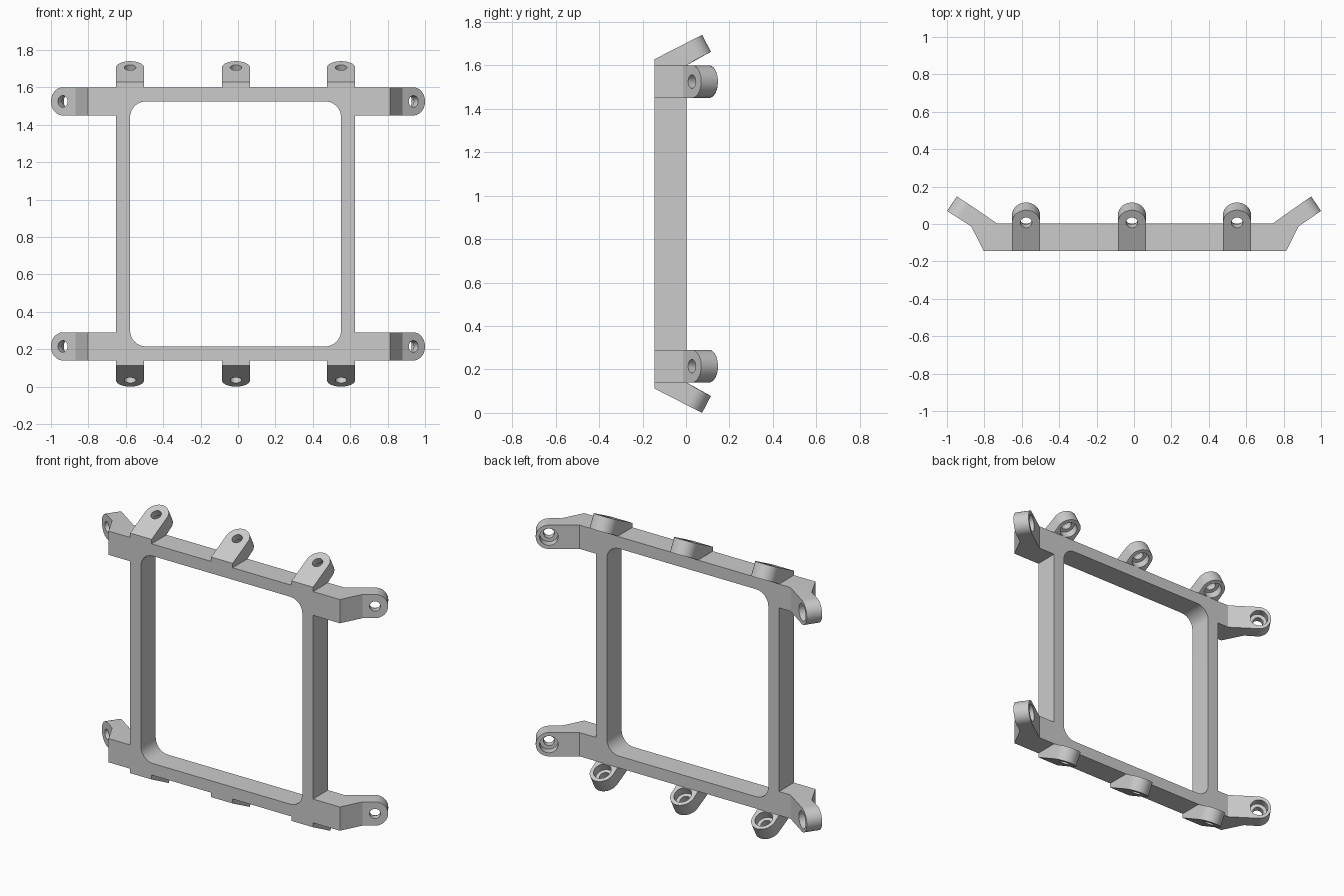
import bpy, bmesh, math
from mathutils import Vector

if "Cube" in bpy.data.objects:
    bpy.data.objects.remove(bpy.data.objects["Cube"])

R = 0.075                    # half width of every tab
FRONT, BACK = -0.145, 0.003  # frame depth
Z_SUM = 1.74                 # mirror: z -> Z_SUM - z


def loft(name, sections):
    """Closed solid through a list of matching closed loops."""
    bm = bmesh.new()
    rows = [[bm.verts.new(p) for p in s] for s in sections]
    n = len(rows[0])
    for a, b in zip(rows, rows[1:]):
        for i in range(n):
            j = (i + 1) % n
            bm.faces.new((a[i], a[j], b[j], b[i]))
    bm.faces.new(rows[0][::-1])
    bm.faces.new(rows[-1])
    bmesh.ops.recalc_face_normals(bm, faces=bm.faces[:])
    mesh = bpy.data.meshes.new(name)
    bm.to_mesh(mesh)
    bm.free()
    ob = bpy.data.objects.new(name, mesh)
    bpy.context.collection.objects.link(ob)
    return ob


def combine(target, tool, operation):
    tool.hide_render = True
    m = target.modifiers.new(operation.lower(), 'BOOLEAN')
    m.operation, m.object, m.solver = operation, tool, 'EXACT'
    bpy.context.view_layer.objects.active = target
    bpy.ops.object.modifier_apply(modifier=m.name)
    bpy.data.objects.remove(tool)


def tab(name, profile, place):
    """Extruded side profile with a round tip and a counterbored hole.
    profile = [front tip, back tip, back base, ..., front base];
    place(a, b, w) maps profile point and width offset to space."""
    pts = [Vector(p) for p in profile]
    d = (pts[0] - pts[-1]).normalized()
    sections = []
    for i in range(25):
        t = math.pi * (i / 24 - 0.5)
        back = d * R * (1 - math.cos(t))
        loop = [p - back if k < 2 else p for k, p in enumerate(pts)]
        sections.append([place(p.x, p.y, R * math.sin(t)) for p in loop])
    ob = loft(name, sections)
    # stepped screw hole, wide at the back
    n = Vector((-d.y, d.x))
    if n.dot(pts[1] - pts[0]) < 0:
        n = -n
    c = pts[0] - d * R
    rings = []
    for r, depth in ((0.031, -0.03), (0.031, 0.042), (0.053, 0.042), (0.053, 0.15)):
        ring = []
        for k in range(32):
            a = 2 * math.pi * k / 32
            q = c + n * depth + d * r * math.cos(a)
            ring.append(place(q.x, q.y, r * math.sin(a)))
        rings.append(ring)
    combine(ob, loft("screw_cutter", rings), 'DIFFERENCE')
    return ob


def rounded(x0, x1, z0, z1, r, y):
    pts = []
    for k, (cx, cz) in enumerate(((x1 - r, z1 - r), (x0 + r, z1 - r),
                                  (x0 + r, z0 + r), (x1 - r, z0 + r))):
        for i in range(11):
            a = math.pi / 2 * (k + i / 10)
            pts.append((cx + r * math.cos(a), y, cz + r * math.sin(a)))
    return pts


# Main frame with rounded window
outer = ((-0.652, 0.14), (0.626, 0.14), (0.626, 1.6), (-0.652, 1.6))
frame = loft("mounting_frame", [[(x, y, z) for x, z in outer] for y in (FRONT, BACK)])
window = loft("window_cutter", [rounded(-0.577, 0.551, 0.215, 1.525, 0.085, y)
                                for y in (-0.3, 0.2)])
combine(frame, window, 'DIFFERENCE')

# Side arms, two per side, angled backwards
for side, shift in ((-1, -0.01), (1, 0.0)):
    arm = [(1.0, 0.07), (0.947, 0.147), (0.742 + shift, BACK), (0.6, BACK),
           (0.6, FRONT), (0.813 + shift, FRONT), (0.88 + shift, -0.013)]
    for zc in (0.215, 1.525):
        part = tab("side_arm", arm, lambda a, b, w: (side * a, b, zc + w))
        combine(frame, part, 'UNION')

# Top and bottom tabs, three per edge
ear = [(0.074, 1.74), (0.115, 1.662), (BACK, 1.6), (BACK, 1.57),
       (FRONT, 1.57), (FRONT, 1.628)]
for top in (True, False):
    for xc in (-0.577, -0.011, 0.551):
        part = tab("edge_tab", ear,
                   lambda a, b, w: (xc + w, a, b if top else Z_SUM - b))
        combine(frame, part, 'UNION')

bpy.ops.object.select_all(action='DESELECT')
frame.select_set(True)
bpy.context.view_layer.objects.active = frame
bpy.ops.object.shade_smooth_by_angle(angle=math.radians(25))
